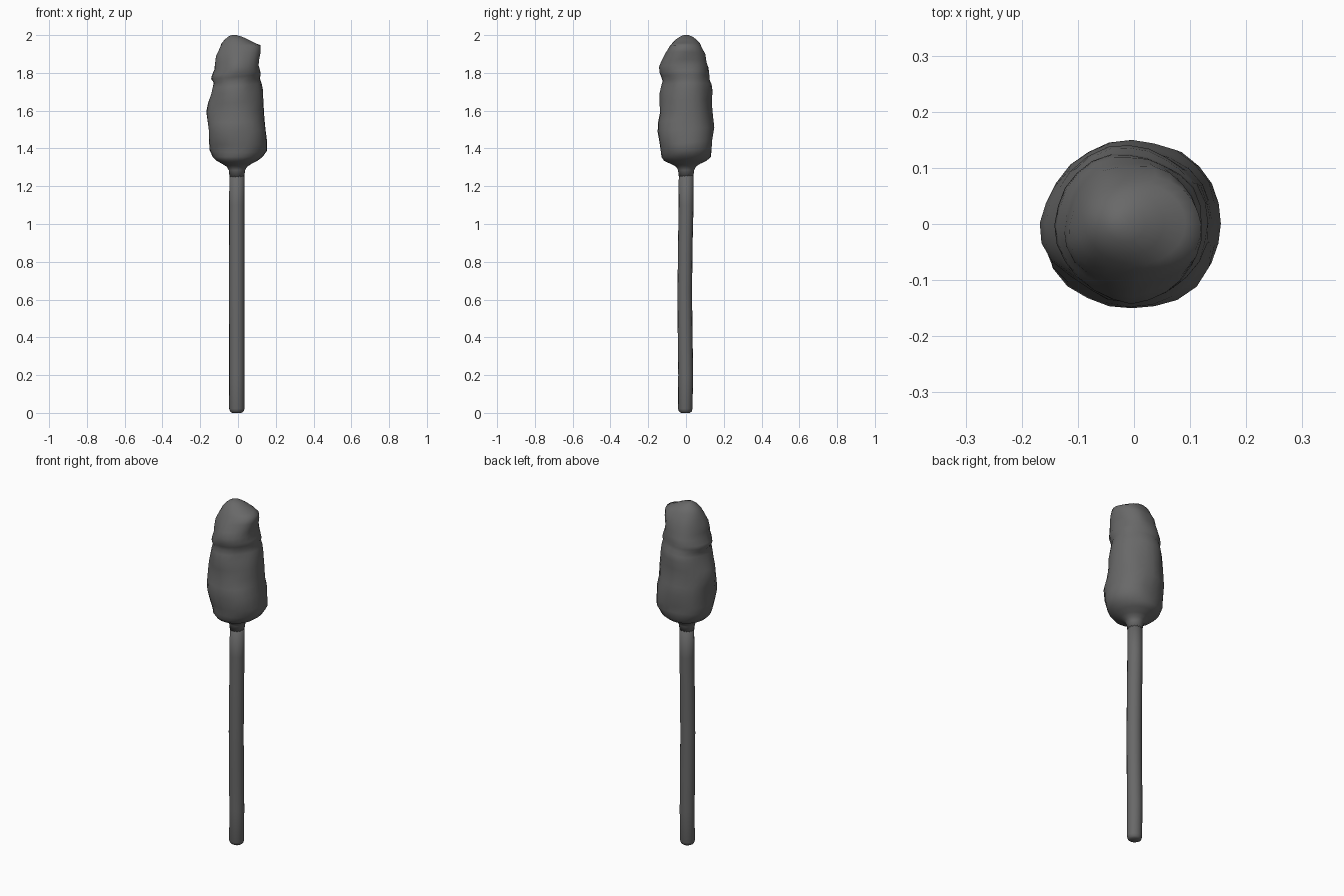
import bpy, bmesh, math
from mathutils import Vector, noise

# Dark charcoal finish shared by both parts
dark = bpy.data.materials.new("charcoal")
dark.diffuse_color = (0.14, 0.14, 0.14, 1)


def loft(name, sections, sides, bump=0.0):
    """Skin rings given as (z, x min, x max, y min, y max)."""
    bm = bmesh.new()
    rings = []
    for z, x0, x1, y0, y1 in sections:
        ring = []
        for i in range(sides):
            a = 2 * math.pi * i / sides
            c, s = math.cos(a), math.sin(a)
            p = Vector(((x0 + x1) / 2 + (x1 - x0) / 2 * c,
                        (y0 + y1) / 2 + (y1 - y0) / 2 * s, z))
            if bump and 1.36 < z < 1.94:
                # folds sag gently around the head
                p.z += 0.012 * math.sin(a + 0.6 + 4 * z)
                k = bump * noise.noise(Vector((c * 1.6, s * 1.6, z * 9)))
                p.x += k * c
                p.y += k * s
            ring.append(bm.verts.new(p))
        rings.append(ring)
    for lo, hi in zip(rings, rings[1:]):
        for i in range(sides):
            j = (i + 1) % sides
            bm.faces.new((lo[i], lo[j], hi[j], hi[i]))
    bm.faces.new(rings[0][::-1])
    bm.faces.new(rings[-1])
    me = bpy.data.meshes.new(name)
    bm.to_mesh(me)
    bm.free()
    me.materials.append(dark)
    for p in me.polygons:
        p.use_smooth = True
    ob = bpy.data.objects.new(name, me)
    bpy.context.collection.objects.link(ob)
    return ob


# Slightly bowed stick with a rounded foot
loft("stick", [
    (0.0, -0.030, 0.018, -0.026, 0.020),
    (0.007, -0.042, 0.029, -0.037, 0.030),
    (0.022, -0.047, 0.034, -0.042, 0.034),
    (0.20, -0.047, 0.034, -0.041, 0.038),
    (0.45, -0.047, 0.034, -0.044, 0.034),
    (0.65, -0.048, 0.034, -0.045, 0.032),
    (0.90, -0.047, 0.034, -0.042, 0.035),
    (1.10, -0.047, 0.034, -0.039, 0.040),
    (1.32, -0.045, 0.034, -0.038, 0.040),
], 16)

# Lumpy dipped head, flaring out of the stick
loft("dipped_head", [
    (1.25, -0.045, 0.033, -0.038, 0.039),
    (1.285, -0.049, 0.038, -0.042, 0.043),
    (1.303, -0.059, 0.048, -0.052, 0.052),
    (1.318, -0.083, 0.070, -0.080, 0.073),
    (1.334, -0.112, 0.102, -0.116, 0.108),
    (1.355, -0.134, 0.130, -0.130, 0.132),
    (1.39, -0.145, 0.158, -0.134, 0.142),
    (1.43, -0.152, 0.161, -0.141, 0.143),
    (1.50, -0.160, 0.152, -0.150, 0.150),
    (1.55, -0.160, 0.143, -0.146, 0.145),
    (1.60, -0.162, 0.139, -0.130, 0.134),
    (1.65, -0.156, 0.134, -0.132, 0.131),
    (1.70, -0.144, 0.128, -0.135, 0.140),
    (1.735, -0.136, 0.122, -0.132, 0.140),
    (1.76, -0.128, 0.116, -0.126, 0.131),
    (1.78, -0.140, 0.122, -0.132, 0.129),
    (1.80, -0.136, 0.120, -0.138, 0.128),
    (1.83, -0.124, 0.114, -0.138, 0.124),
    (1.86, -0.121, 0.117, -0.126, 0.112),
    (1.90, -0.113, 0.122, -0.108, 0.104),
    (1.935, -0.098, 0.121, -0.088, 0.088),
    (1.957, -0.087, 0.092, -0.073, 0.074),
    (1.977, -0.070, 0.053, -0.054, 0.055),
    (1.992, -0.051, 0.020, -0.032, 0.034),
    (2.0, -0.034, -0.008, -0.012, 0.014),
], 24, bump=0.012)
